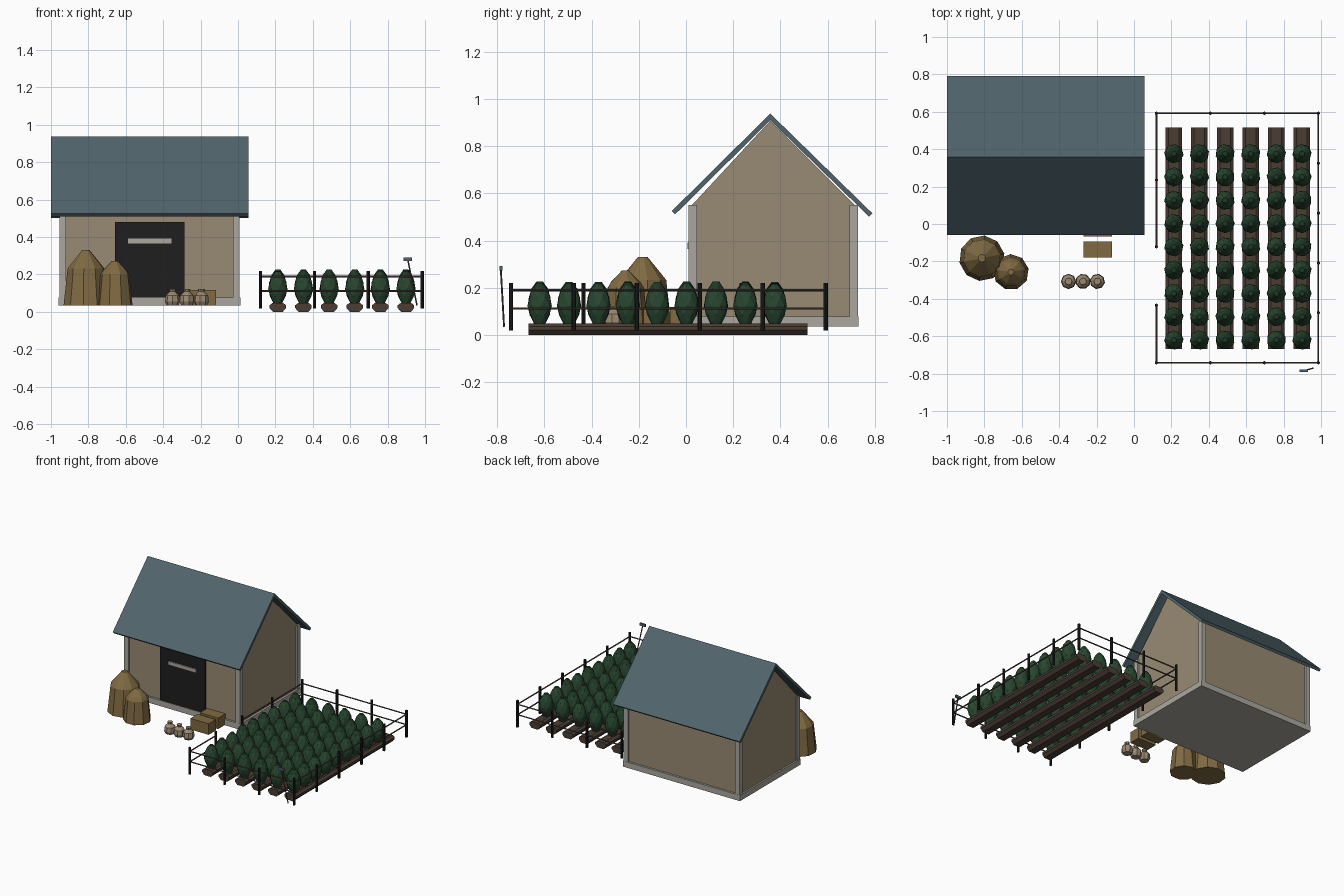
import bpy, bmesh, math, random
from mathutils import Vector

if "Cube" in bpy.data.objects:
    bpy.data.objects.remove(bpy.data.objects["Cube"])

random.seed(4)


def material(name, r, g, b):
    def linear(c):
        c /= 255
        return c / 12.92 if c < 0.04 else ((c + 0.055) / 1.055) ** 2.4
    m = bpy.data.materials.new(name)
    m.diffuse_color = (linear(r), linear(g), linear(b), 1)
    m.use_nodes = True
    m.node_tree.nodes["Principled BSDF"].inputs["Base Color"].default_value = m.diffuse_color
    return m


SLATE = material("slate_blue", 80, 100, 107)
PLASTER = material("tan_plaster", 152, 138, 115)
STONE = material("pale_stone", 170, 167, 159)
BLACK = material("near_black", 30, 30, 31)
SOIL = material("dark_soil", 74, 61, 52)
LEAF = material("leaf_green", 40, 70, 48)
DEEP = material("deep_green", 30, 56, 37)
STRAW = material("straw", 128, 106, 66)
SACK = material("sackcloth", 156, 138, 115)
RAIL = material("rail_wood", 84, 74, 65)


def finish(name, bm, *mats):
    bmesh.ops.recalc_face_normals(bm, faces=bm.faces)
    me = bpy.data.meshes.new(name)
    bm.to_mesh(me)
    bm.free()
    for m in mats:
        me.materials.append(m)
    ob = bpy.data.objects.new(name, me)
    bpy.context.collection.objects.link(ob)
    return ob


def box(name, lo, hi, mat):
    bm = bmesh.new()
    bmesh.ops.create_cube(bm, size=1)
    for v in bm.verts:
        v.co = [(a + b) / 2 + c * (b - a) for a, b, c in zip(lo, hi, v.co)]
    return finish(name, bm, mat)


def prism(name, pts, a, b, mat, axis):
    """Extrude a closed outline from a to b along x or y."""
    bm = bmesh.new()
    place = (lambda t, p: (t, *p)) if axis == 'x' else (lambda t, p: (p[0], t, p[1]))
    ends = [[bm.verts.new(place(t, p)) for p in pts] for t in (a, b)]
    for e in ends:
        bm.faces.new(e)
    for i in range(len(pts)):
        j = (i + 1) % len(pts)
        bm.faces.new((ends[0][i], ends[0][j], ends[1][j], ends[1][i]))
    return finish(name, bm, mat)


def lathe(bm, x, y, profile, sides, turn=0.0, twist=0.0):
    """Add a capped turned shape; twist turns every second ring."""
    rings = []
    for k, (r, z) in enumerate(profile):
        t = turn + twist * (k % 2)
        rings.append([bm.verts.new((x + r * math.cos(t + math.tau * i / sides),
                                    y + r * math.sin(t + math.tau * i / sides), z))
                      for i in range(sides)])
    for k in range(len(rings) - 1):
        a, b = rings[k], rings[k + 1]
        for i in range(sides):
            j = (i + 1) % sides
            if not twist:
                bm.faces.new((a[i], a[j], b[j], b[i]))
            elif k % 2 == 0:
                bm.faces.new((a[i], a[j], b[i]))
                bm.faces.new((a[j], b[j], b[i]))
            else:
                bm.faces.new((a[i], a[j], b[j]))
                bm.faces.new((a[i], b[j], b[i]))
    bm.faces.new(rings[0])
    bm.faces.new(rings[-1])


def rod(name, p, q, r, mat, sides=6):
    p, q = Vector(p), Vector(q)
    bm = bmesh.new()
    bmesh.ops.create_cone(bm, cap_ends=True, segments=sides, radius1=r, radius2=r, depth=(q - p).length)
    ob = finish(name, bm, mat)
    ob.location = (p + q) / 2
    ob.rotation_mode = 'QUATERNION'
    ob.rotation_quaternion = (q - p).to_track_quat('Z', 'Y')
    return ob


# House: base, gabled body and corner posts
box("foundation", (-0.96, 0.01, 0.035), (0.013, 0.73, 0.078), STONE)
prism("house_walls", [(0.025, 0.07), (0.025, 0.55), (0.357, 0.908), (0.715, 0.55), (0.715, 0.07)],
      -0.948, -0.003, PLASTER, 'x')
for x in (-0.955, -0.028):
    for y in (0.011, 0.693):
        box("corner_post", (x, y, 0.07), (x + 0.036, y + 0.036, 0.55), STONE)

# Roof: two sloping slabs
prism("roof_front", [(-0.06, 0.525), (0.357, 0.938), (0.357, 0.91), (-0.046, 0.511)],
      -1.0, 0.055, SLATE, 'x')
prism("roof_back", [(0.357, 0.938), (0.79, 0.515), (0.776, 0.501), (0.357, 0.91)],
      -1.0, 0.055, SLATE, 'x')

# Door with its bar
box("door", (-0.657, 0.014, 0.078), (-0.285, 0.04, 0.48), BLACK)
box("door_bar", (-0.588, 0.006, 0.365), (-0.355, 0.015, 0.392), STONE)

# Hay stacks
for x, y, r, shoulder, top, n in ((-0.813, -0.183, 0.122, 0.232, 0.33, 10),
                                  (-0.658, -0.257, 0.096, 0.2, 0.272, 9)):
    bm = bmesh.new()
    lathe(bm, x, y, [(r, 0.035), (r * 0.82, shoulder), (r * 0.66, shoulder + 0.025), (r * 0.17, top)], n, 0.2)
    finish("hay_stack", bm, STRAW)

# Sacks and crates
for i in range(3):
    bm = bmesh.new()
    lathe(bm, -0.35 + 0.077 * i, -0.307,
          [(0.031, 0.035), (0.041, 0.055), (0.037, 0.088), (0.016, 0.108), (0.019, 0.122)], 8, 0.3 * i)
    finish("sack", bm, SACK)
for y in (-0.18, -0.067):
    box("crate", (-0.27, y, 0.035), (-0.118, y + 0.086, 0.118), STRAW)

# Planting beds, each with a row of leafy crops
for k in range(6):
    x = 0.213 + 0.137 * k
    prism("soil_bed", [(x - 0.026, 0), (x + 0.026, 0), (x + 0.044, 0.02), (x + 0.044, 0.036),
                       (x + 0.028, 0.048), (x - 0.028, 0.048), (x - 0.044, 0.036), (x - 0.044, 0.02)],
          -0.667, 0.515, SOIL, 'y')
    bm = bmesh.new()
    for j in range(9):
        s = random.uniform(0.97, 1.03)
        lathe(bm, x, -0.62 + 0.1245 * j,
              [(0.022, 0.042), (0.043, 0.085), (0.052, 0.122), (0.046, 0.16), (0.036, 0.19 * s), (0.014, 0.22 * s)],
              8, random.uniform(0, 0.8), math.pi / 8)
    for f in bm.faces:
        f.material_index = 1 if f.calc_center_median().z > 0.198 else 0
    finish("crop_row", bm, LEAF, DEEP)

# Fence: posts round the plot, with an opening on the left
X0, X1, Y0, Y1 = 0.12, 0.986, -0.742, 0.592
spots = [(X0 + (X1 - X0) * i / 3, y) for i in range(4) for y in (Y0, Y1)]
spots += [(X1, Y0 + (Y1 - Y0) * i / 5) for i in range(1, 5)]
spots += [(X0, y) for y in (0.235, -0.122, -0.434)]
for x, y in spots:
    rod("fence_post", (x, y, 0.018), (x, y, 0.22), 0.009, BLACK, 8)
for z in (0.112, 0.19):
    for p, q in (((X0, Y0), (X1, Y0)), ((X0, Y1), (X1, Y1)), ((X1, Y0), (X1, Y1)),
                 ((X0, Y0), (X0, -0.434)), ((X0, -0.122), (X0, Y1))):
        rod("fence_rail", (*p, z), (*q, z), 0.005, RAIL)

# Hoe leaning by the fence corner
rod("hoe_handle", (0.957, -0.771, 0.035), (0.907, -0.785, 0.285), 0.004, RAIL)
box("hoe_head", (0.885, -0.79, 0.273), (0.931, -0.778, 0.292), SLATE)
